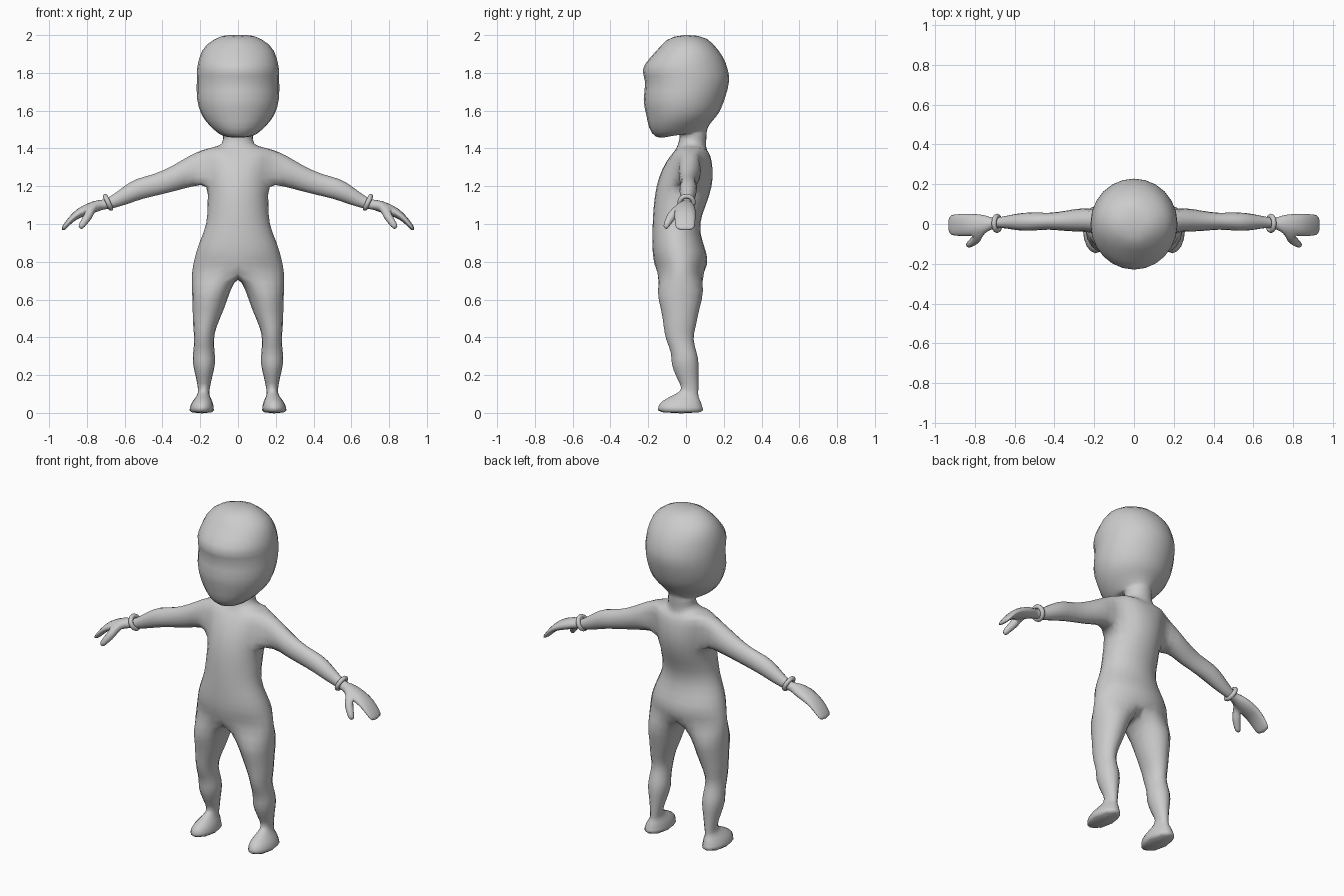
import bpy, bmesh
from math import sin, cos, radians
from mathutils import Vector, Matrix

bm = bmesh.new()


def ring(p, q, w, angles, lift=0.0):
    """Elliptical loop through p and q (opposite points), half-width vector w."""
    p, q, w = Vector(p), Vector(q), Vector(w)
    mid, u = (p + q) / 2, (p - q) / 2
    return [bm.verts.new(mid + u * cos(radians(a)) + w * sin(radians(a))
                         + Vector((0, 0, lift * sin(radians(a))))) for a in angles]


def loft(rings, closed=True, skip=()):
    """Quads between successive loops; skip holds (row, column) openings."""
    for i, (a, b) in enumerate(zip(rings, rings[1:])):
        n = len(a)
        for j in range(n if closed else n - 1):
            if (i, j) not in skip:
                k = (j + 1) % n
                bm.faces.new((a[j], a[k], b[k], b[j]))


# Head, neck and torso (half): half width, front y z, back y z, side lift
core = [
    (.090, -.070, 1.990, .070, 1.995, 0), (.165, -.130, 1.945, .140, 1.955, 0),
    (.203, -.190, 1.880, .195, 1.885, 0), (.217, -.230, 1.815, .220, 1.820, 0),
    (.218, -.215, 1.750, .228, 1.755, 0), (.217, -.225, 1.660, .207, 1.670, 0),
    (.195, -.210, 1.580, .175, 1.590, 0), (.155, -.195, 1.510, .138, 1.545, 0),
    (.105, -.155, 1.460, .116, 1.510, 0), (.085, -.090, 1.465, .110, 1.490, 0),
    (.080, -.037, 1.480, .108, 1.460, 0), (.085, -.040, 1.430, .106, 1.420, 0),
    (.140, -.058, 1.390, .112, 1.390, .015), (.190, -.085, 1.355, .128, 1.360, .03),
    (.185, -.125, 1.290, .140, 1.290, 0), (.168, -.155, 1.200, .135, 1.200, 0),
    (.162, -.170, 1.100, .105, 1.100, 0), (.168, -.176, 1.000, .075, 1.000, 0),
    (.205, -.178, .900, .090, .900, 0), (.228, -.172, .820, .112, .820, 0),
    (.243, -.150, .740, .095, .740, 0)]
half = range(0, 181, 30)
torso = [ring((0, yf, zf), (0, yb, zb), (a, 0, 0), half, s)
         for a, yf, zf, yb, zb, s in core]
T = 13  # shoulder row: the arm opening spans two rows and two columns
loft(torso, False, {(T, 2), (T, 3), (T + 1, 2), (T + 1, 3)})
bm.faces.new(torso[0])

# Leg and foot: inner x, outer x, front y z, back y z
leg = [
    (.040, .243, -.150, .640, .092, .650), (.075, .240, -.132, .550, .070, .550),
    (.112, .237, -.118, .460, .052, .460), (.127, .232, -.105, .390, .040, .390),
    (.124, .237, -.080, .320, .056, .320), (.122, .238, -.075, .260, .066, .260),
    (.137, .223, -.050, .190, .065, .190), (.150, .212, -.025, .130, .065, .120),
    (.150, .218, -.060, .098, .066, .085), (.135, .242, -.125, .062, .080, .055),
    (.130, .253, -.145, .030, .085, .030), (.135, .250, -.132, .004, .080, .004)]
crotch = bm.verts.new((0, -.02, .705))
legs = [torso[-1] + [crotch]]
legs += [ring(((i + o) / 2, yf, zf), ((i + o) / 2, yb, zb), ((o - i) / 2, 0, 0),
              range(-45, 271, 45)) for i, o, yf, zf, yb, zb in leg]
loft(legs)
bm.faces.new(legs[-1])

# Arm and hand: top x z, bottom x z, centre y, half depth
arm = [
    (.250, 1.365, .240, 1.197, .020, .060), (.340, 1.312, .325, 1.178, .016, .052),
    (.440, 1.266, .415, 1.155, .014, .042), (.535, 1.238, .505, 1.133, .012, .046),
    (.608, 1.195, .580, 1.108, .010, .040), (.685, 1.140, .658, 1.085, .008, .027),
    (.725, 1.128, .705, 1.078, .002, .030), (.765, 1.120, .745, 1.065, -.003, .048),
    (.825, 1.095, .800, 1.045, -.005, .055), (.875, 1.058, .850, 1.026, -.005, .055),
    (.915, 1.010, .892, .993, -.005, .052), (.933, .980, .918, .968, -.005, .040)]
t, m, b = torso[T:T + 3]
arms = [[t[3], t[2], m[2], b[2], b[3], b[4], m[4], t[4]]]
arms += [ring((xt, y, zt), (xb, y, zb), (0, -d, 0), range(0, 360, 45))
         for xt, zt, xb, zb, y, d in arm]
P = 8  # palm row: the thumb grows from its front side
loft(arms, True, {(P, 1), (P, 2)})
bm.faces.new(arms[-1])
bm.verts.remove(m[3])

# Thumb
near, far = arms[P], arms[P + 1]
thumb = [[near[1], near[2], near[3], far[3], far[2], far[1]]]
u, w = Vector((.78, .62, 0)), Vector((.39, -.49, .77))
for c, r in (((.790, -.070, 1.050), .024), ((.812, -.093, 1.015), .020),
             ((.832, -.108, .985), .014)):
    c = Vector(c)
    thumb.append(ring(c + u * r, c - u * r, w * r, range(120, 421, 60)))
loft(thumb)
bm.faces.new(thumb[-1])

# Mirror to the other side and make one skin
bmesh.ops.mirror(bm, geom=bm.verts[:] + bm.edges[:] + bm.faces[:],
                 matrix=Matrix(), axis='X', merge_dist=1e-4)
bmesh.ops.remove_doubles(bm, verts=bm.verts[:], dist=1e-4)
bmesh.ops.recalc_face_normals(bm, faces=bm.faces[:])
for f in bm.faces:
    f.smooth = True
mesh = bpy.data.meshes.new("body")
bm.to_mesh(mesh)
bm.free()
body = bpy.data.objects.new("body", mesh)
bpy.context.collection.objects.link(body)
sub = body.modifiers.new("round", 'SUBSURF')
sub.levels = sub.render_levels = 1

# Push the cage out so the rounded skin passes through the measured points
target = [v.co.copy() for v in mesh.vertices]
for _ in range(3):
    dg = bpy.context.evaluated_depsgraph_get()
    dg.update()
    skin = [v.co.copy() for v in body.evaluated_get(dg).data.vertices]
    for v, goal, now in zip(mesh.vertices, target, skin):
        v.co += goal - now
    mesh.update()
    body.update_tag()

# Wrist bands
for side, name in ((1, "left_wristband"), (-1, "right_wristband")):
    bpy.ops.mesh.primitive_torus_add(
        location=(side * .688, .003, 1.115), rotation=(0, side * radians(115), 0),
        major_radius=.036, minor_radius=.013, major_segments=16, minor_segments=8)
    bpy.context.object.name = name
    bpy.ops.object.shade_smooth()
